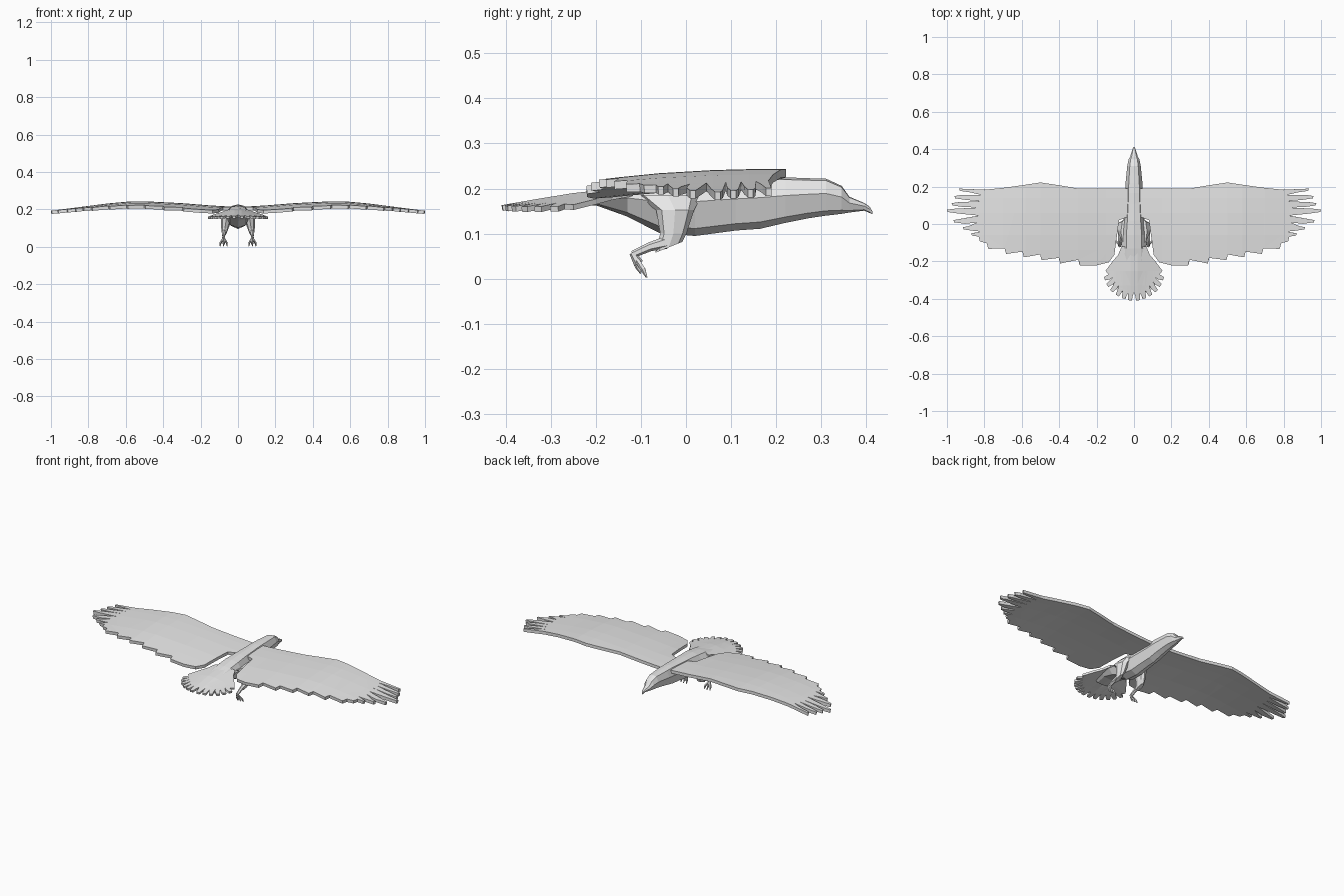
import bpy, bmesh, math
from mathutils import Vector

if "Cube" in bpy.data.objects:
    bpy.data.objects.remove(bpy.data.objects["Cube"])

grey = bpy.data.materials.new("light_grey")
grey.diffuse_color = (0.8, 0.8, 0.8, 1)
grey.use_nodes = True
grey.node_tree.nodes["Principled BSDF"].inputs["Base Color"].default_value = grey.diffuse_color


def finish(bm, name, mirror=False, thickness=0):
    me = bpy.data.meshes.new(name)
    bm.to_mesh(me)
    bm.free()
    me.materials.append(grey)
    ob = bpy.data.objects.new(name, me)
    bpy.context.collection.objects.link(ob)
    if thickness:
        m = ob.modifiers.new("thickness", 'SOLIDIFY')
        m.thickness = thickness
        m.offset = -1
    if mirror:
        m = ob.modifiers.new("mirror", 'MIRROR')
        m.use_mirror_merge = False
    return ob


def lerp(table, t):
    """Piecewise linear lookup in an ascending table."""
    if t <= table[0][0]:
        return table[0][1]
    for (a, u), (b, v) in zip(table, table[1:]):
        if t <= b:
            return u + (v - u) * (t - a) / (b - a)
    return table[-1][1]


def sheet(name, outline, xcuts, ycuts, height, thickness):
    """Flat outline, creased along cut lines, bent by a height rule and thickened."""
    bm = bmesh.new()
    bm.faces.new([bm.verts.new((x, y, 0)) for x, y in outline])
    bm.normal_update()
    bmesh.ops.triangulate(bm, faces=bm.faces[:])
    for axis, cuts in ((Vector((1, 0, 0)), xcuts), (Vector((0, 1, 0)), ycuts)):
        for c in cuts:
            bmesh.ops.bisect_plane(bm, geom=bm.verts[:] + bm.edges[:] + bm.faces[:],
                                   plane_co=axis * c, plane_no=axis, dist=1e-5)
    bm.normal_update()
    for f in bm.faces:
        if f.normal.z < 0:
            f.normal_flip()
    for v in bm.verts:
        v.co.z = height(v.co.x, v.co.y)
    return finish(bm, name, True, thickness)


def loft(name, rings, mirror=False):
    bm = bmesh.new()
    loops = [[bm.verts.new(p) for p in r] for r in rings]
    n = len(loops[0])
    for a, b in zip(loops, loops[1:]):
        for i in range(n):
            bm.faces.new((a[i], a[(i + 1) % n], b[(i + 1) % n], b[i]))
    bm.faces.new(loops[0])
    bm.faces.new(loops[-1])
    bmesh.ops.recalc_face_normals(bm, faces=bm.faces[:])
    return finish(bm, name, mirror)


def bar(name, points, sides=6):
    """Tapered limb through points (x, y, z, radius)."""
    rings = []
    for i, p in enumerate(points):
        a, b = points[max(i - 1, 0)], points[min(i + 1, len(points) - 1)]
        d = (Vector(b[:3]) - Vector(a[:3])).normalized()
        u = d.cross(Vector((1, 0, 0))).normalized()
        w = d.cross(u)
        rings.append([Vector(p[:3]) + p[3] * (u * math.cos(k * math.tau / sides)
                      + w * math.sin(k * math.tau / sides)) for k in range(sides)])
    return loft(name, rings, True)


# Body, head and hooked beak: y, half width, top, bottom
body = [(-0.27, .045, .180, .162), (-0.20, .062, .193, .163), (-0.13, .066, .207, .138),
        (-0.06, .066, .217, .102), (0.02, .057, .222, .095), (0.11, .050, .224, .107),
        (0.165, .047, .226, .111), (0.22, .045, .225, .124), (0.27, .040, .223, .134),
        (0.31, .036, .222, .140), (0.345, .029, .206, .144), (0.362, .020, .182, .147),
        (0.395, .010, .168, .151), (0.407, .005, .160, .146), (0.413, .001, .150, .143)]
section = [(0, 1), (.62, .95), (1, .6), (.65, .13), (0, 0), (-.65, .13), (-1, .6), (-.62, .95)]
loft("body", [[(w * sx, y, b + (t - b) * sz) for sx, sz in section] for y, w, t, b in body])

# Wing outline: leading edge
wing = [(.03, .19), (.30, .19), (.40, .207), (.50, .222), (.60, .207), (.70, .193), (.80, .183)]
# Spread finger feathers at the tip, separated by narrow slots
tips = [(.935, .186), (.96, .146), (.975, .108), (1.0, .073), (.965, .018),
        (.915, -.020), (.87, -.053)]
slots = [(.815, .155), (.82, .122), (.825, .088), (.83, .045), (.84, .008), (.82, -.040)]
for i, (x, y) in enumerate(tips):
    wing += [(x - .03, y + .008 if i else y + .002), (x, y + .003), (x - .004, y - .009),
             (x - .06, y - .017)]
    if i < len(slots):
        wing.append(slots[i])
# Stepped trailing edge
steps = [(.82, -.085), (.775, -.125), (.68, -.152), (.585, -.17), (.49, -.185),
         (.39, -.203), (.285, -.213)]
for x, y in steps:
    wing += [(x + .012, y + .022), (x + .004, y - .008)]
# Inner edge with a gap beside the body
wing += [(.20, -.221), (.135, -.205), (.105, -.165), (.095, -.09), (.08, .02), (.03, .04)]

span = [(.03, .214), (.15, .221), (.30, .233), (.50, .243), (.58, .242), (.70, .231),
        (.80, .218), (.90, .205), (1.0, .193)]
chord = [(-.22, -.026), (-.14, -.017), (-.06, -.009), (.06, -.002), (.14, 0), (.22, 0)]


def wing_height(x, y):
    return lerp(span, x) + lerp(chord, y) * (1 if x < .6 else max(.3, 1 - (x - .6) * 1.8))


sheet("wings", wing, [s[0] for s in span[1:-1]], [c[0] for c in chord[1:-1]], wing_height, .018)

# Fan tail, one half: rounded feathers around a shared centre
tail = [(0, -.12), (0, -.365)]
angles = [5, 17, 29, 42, 55, 69]
tail_tips = [(.022, -.408), (.057, -.398), (.090, -.382), (.121, -.358), (.143, -.328), (.158, -.292)]
for i, (x, y) in enumerate(tail_tips):
    a = math.radians(angles[i])
    out, side = Vector((math.sin(a), -math.cos(a))), Vector((math.cos(a), math.sin(a)))
    tip = Vector((x, y))
    for along, across in ((-.028, -.014), (0, -.010), (0, .009), (-.028, .013)):
        p = tip + out * along + side * across
        tail.append((max(p.x, .003), p.y))
    if i < 5:
        q = (tip + Vector(tail_tips[i + 1])) / 2 - out * .045
        tail.append((q.x, q.y))
tail += [(.152, -.25), (.115, -.20), (.085, -.165), (.066, -.12)]


def tail_height(x, y):
    z = lerp([(-.41, .163), (-.33, .177), (-.25, .190), (-.12, .204)], y)
    return z - .13 * max(0, x - .02) * lerp([(-.41, .6), (-.25, 1.5)], y)


sheet("tail", tail, [.02, .06, .10], [-.33, -.25], tail_height, .012)

# Thighs: centre x, y, z, half width, half depth
thigh = [(.045, -.040, .185, .025, .075), (.062, -.024, .152, .030, .042),
         (.070, -.028, .100, .020, .029), (.074, -.038, .070, .012, .030)]
loft("thighs", [[(x + hx * math.cos(k * math.tau / 8), y + hy * math.sin(k * math.tau / 8),
                  z + (.012 * math.sin(k * math.tau / 8) if z < .08 else 0))
                 for k in range(8)] for x, y, z, hx, hy in thigh], True)

# Shanks, then toes with pointed claws
bar("shanks", [(.074, -.045, .080, .014), (.076, -.080, .071, .010), (.077, -.118, .054, .008)])
bar("feet", [(.077, -.119, .058, .007), (.077, -.105, .034, .011)])
for i, dx in enumerate((-.017, 0, .017)):
    bar(f"toe_{i + 1}", [(.077 + dx * .3, -.107, .040, .006), (.077 + dx, -.095, .021, .006),
                         (.077 + dx * 1.1, -.087, .003, .002)], 5)
bar("hind_toe", [(.077, -.112, .042, .005), (.074, -.108, .026, .005), (.073, -.100, .012, .002)], 5)
